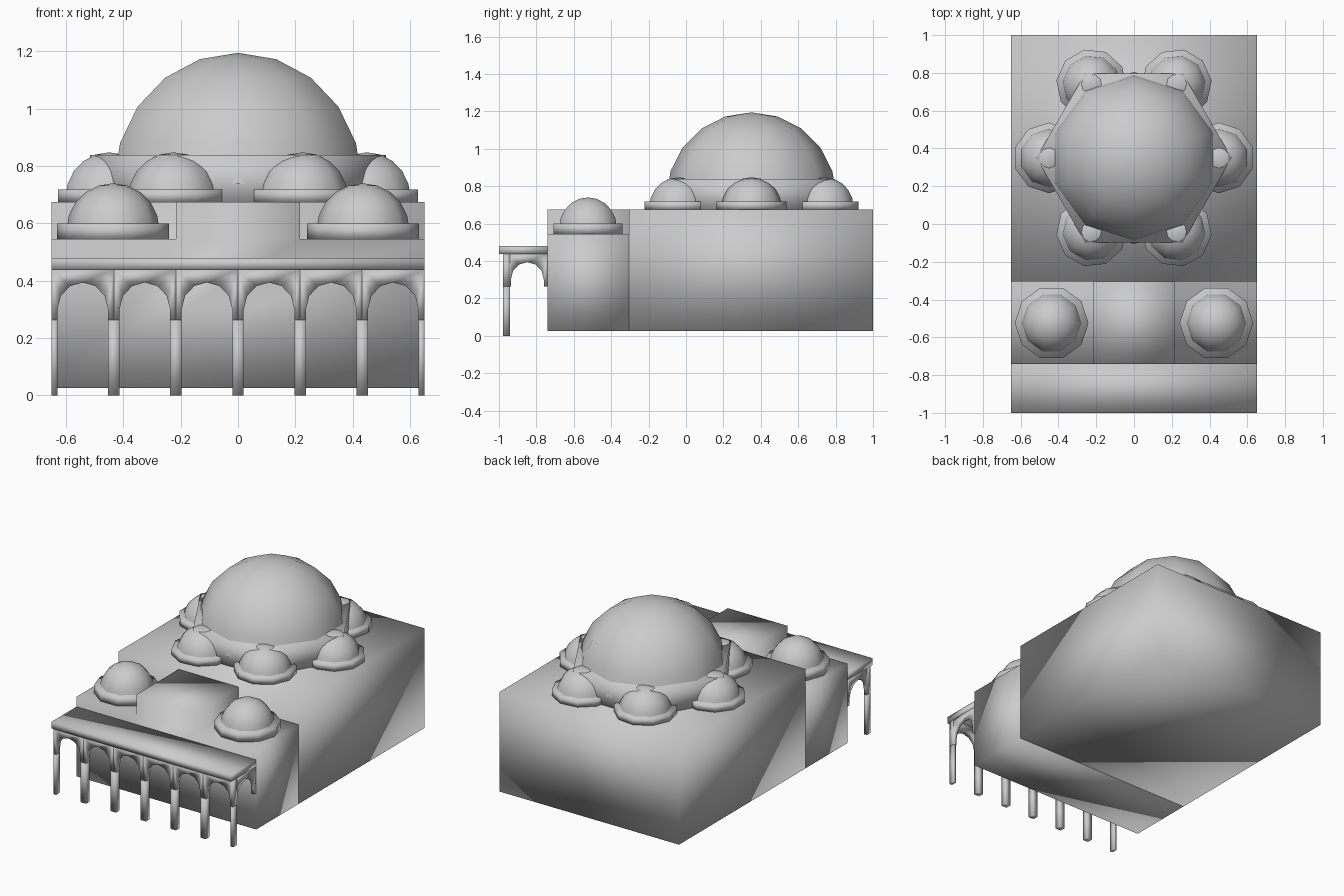
import bpy, bmesh
from math import sin, cos, pi, radians
from mathutils import Matrix

if "Cube" in bpy.data.objects:
    bpy.data.objects.remove(bpy.data.objects["Cube"])

stone = bpy.data.materials.new("grey stone")
stone.use_nodes = True
GREY = (0.6, 0.6, 0.6, 1)
stone.diffuse_color = GREY
stone.node_tree.nodes["Principled BSDF"].inputs["Base Color"].default_value = GREY


def finish(name, bm, matrix=Matrix()):
    """Turn a bmesh into a smooth-shaded object."""
    bmesh.ops.recalc_face_normals(bm, faces=bm.faces)
    for face in bm.faces:
        face.smooth = True
    mesh = bpy.data.meshes.new(name)
    bm.to_mesh(mesh)
    bm.free()
    mesh.materials.append(stone)
    obj = bpy.data.objects.new(name, mesh)
    obj.matrix_world = matrix
    bpy.context.collection.objects.link(obj)
    return obj


def prism(name, outline, depth, matrix=Matrix()):
    """Extrude an outline drawn in x and z along +y."""
    bm = bmesh.new()
    face = bm.faces.new([bm.verts.new((x, 0, z)) for x, z in outline])
    moved = bmesh.ops.extrude_face_region(bm, geom=[face])["geom"]
    verts = [v for v in moved if isinstance(v, bmesh.types.BMVert)]
    bmesh.ops.translate(bm, verts=verts, vec=(0, depth, 0))
    return finish(name, bm, matrix)


def box(name, x0, x1, y0, y1, z0, z1):
    outline = [(x0, z0), (x1, z0), (x1, z1), (x0, z1)]
    return prism(name, outline, y1 - y0, Matrix.Translation((0, y0, 0)))


def drum(name, sides, radius, z0, z1, x, y, turn):
    bm = bmesh.new()
    bmesh.ops.create_cone(bm, cap_ends=True, segments=sides, radius1=radius,
                          radius2=radius, depth=z1 - z0)
    # start with a corner on +x
    bmesh.ops.rotate(bm, verts=bm.verts, cent=(0, 0, 0),
                     matrix=Matrix.Rotation(pi / 2, 3, "Z"))
    if not any(abs(v.co.y) < 1e-4 for v in bm.verts):
        bmesh.ops.rotate(bm, verts=bm.verts, cent=(0, 0, 0),
                         matrix=Matrix.Rotation(pi / sides, 3, "Z"))
    place = Matrix.Translation((x, y, (z0 + z1) / 2)) @ Matrix.Rotation(turn, 4, "Z")
    return finish(name, bm, place)


def dome(name, radius, top, x, y, turn):
    """Ten-sided half sphere."""
    bm = bmesh.new()
    sides, rings = 10, 5
    tip = bm.verts.new((0, 0, radius))
    rows = []
    for r in range(1, rings + 1):
        polar = r * pi / 2 / rings
        rows.append([bm.verts.new((radius * sin(polar) * cos(a),
                                   radius * sin(polar) * sin(a),
                                   radius * cos(polar)))
                     for a in (2 * pi * s / sides for s in range(sides))])
    for s in range(sides):
        n = (s + 1) % sides
        bm.faces.new((tip, rows[0][s], rows[0][n]))
        for upper, lower in zip(rows, rows[1:]):
            bm.faces.new((upper[s], lower[s], lower[n], upper[n]))
    place = Matrix.Translation((x, y, top - radius)) @ Matrix.Rotation(turn, 4, "Z")
    return finish(name, bm, place)


# Main hall and the lower front block with its raised middle
FLOOR, HALL_TOP, WING_TOP = 0.025, 0.675, 0.545
HALF, FRONT, HALL_FRONT, BACK = 0.65, -0.74, -0.305, 1.0
box("main_hall", -HALF, HALF, HALL_FRONT, BACK, FLOOR, HALL_TOP)
half_outline = [(HALF, FLOOR), (HALF, WING_TOP), (0.216, WING_TOP), (0.216, HALL_TOP)]
outline = half_outline + [(-x, z) for x, z in reversed(half_outline)]
prism("front_block", outline, HALL_FRONT - FRONT, Matrix.Translation((0, FRONT, 0)))

# Great dome on a hexagonal drum
CY = 0.35
drum("great_drum", 6, 0.517, HALL_TOP - 0.02, 0.838, 0, CY, 0)
dome("great_dome", 0.455, 1.195, 0, CY, pi / 2)

# Six small domes around the drum
for i in range(6):
    a = radians(60 * i)
    x, y = 0.45 * cos(a), CY + 0.45 * sin(a)
    drum(f"small_dome_base_{i + 1}", 10, 0.187, HALL_TOP, 0.718, x, y, a + pi / 2)
    dome(f"small_dome_{i + 1}", 0.16, 0.848, x, y, a + pi / 2)

# Two domes on the front wings
for side, sign in (("left", 1), ("right", -1)):
    drum(f"{side}_wing_dome_base", 10, 0.195, WING_TOP, 0.6, sign * 0.436, -0.524, 0)
    dome(f"{side}_wing_dome", 0.162, 0.74, sign * 0.436, -0.524, 0)

# Porch roof
EAVES, SPRING = 0.437, 0.263
box("porch_roof", -HALF, HALF, -1.0, FRONT, EAVES, 0.48)

# Arched bay outline, shared by the front and the ends of the porch
BAYS = 6
PITCH = 2 * HALF / BAYS
OPEN = PITCH / 2 - 0.02
arch = [(OPEN * cos(t), 0.3 + 0.094 * sin(t))
        for t in (pi * k / 6 for k in range(7))]
bay = ([(PITCH / 2, EAVES), (PITCH / 2, SPRING), (OPEN, SPRING)] + arch
       + [(-OPEN, SPRING), (-PITCH / 2, SPRING), (-PITCH / 2, EAVES)])
PORCH_Y, THICK = -0.979, 0.038
for i in range(BAYS):
    place = Matrix.Translation(((i + 0.5) * PITCH - HALF, PORCH_Y, 0))
    prism(f"front_arch_{i + 1}", bay, THICK, place)
for side, x in (("left", HALF), ("right", 0.02 - HALF)):
    place = Matrix.Translation((x, FRONT - PITCH / 2, 0)) @ Matrix.Rotation(pi / 2, 4, "Z")
    prism(f"{side}_end_arch", bay, 0.02, place)

# Columns, with the outer two cut to half width
for i in range(BAYS + 1):
    x = i * PITCH - HALF
    box(f"column_{i + 1}", max(x - 0.02, -HALF), min(x + 0.02, HALF),
        PORCH_Y, PORCH_Y + THICK, 0, SPRING)
